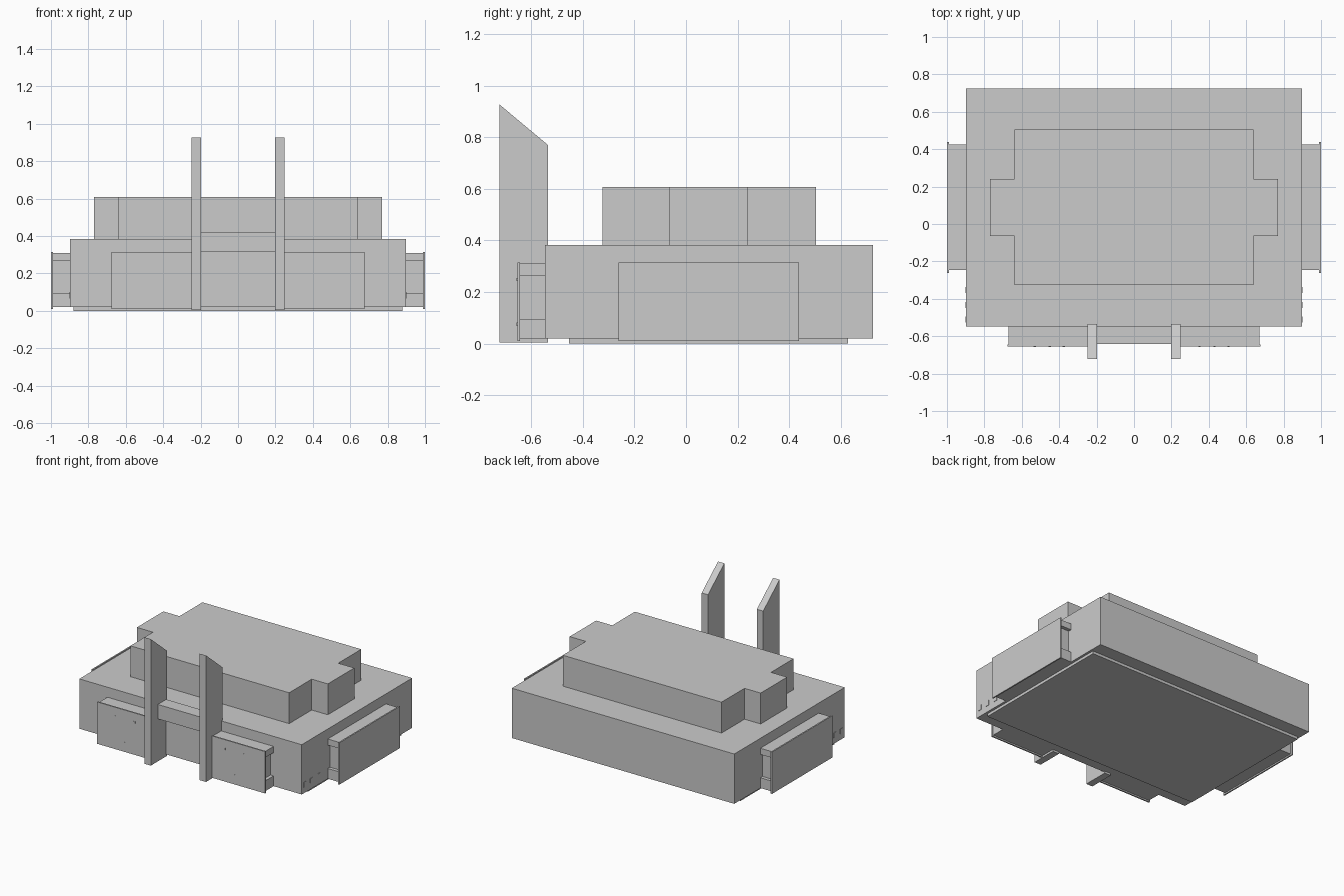
import bpy

if "Cube" in bpy.data.objects:
    bpy.data.objects.remove(bpy.data.objects["Cube"])


def mesh_object(name, verts, faces):
    me = bpy.data.meshes.new(name)
    me.from_pydata(verts, [], faces)
    me.update()
    ob = bpy.data.objects.new(name, me)
    bpy.context.collection.objects.link(ob)
    return ob


def prism(name, outline, lo, hi, axis="z"):
    """Extrude a counter-clockwise outline: (x, y) along z or (y, z) along x."""
    n = len(outline)
    place = (lambda a, b, h: (a, b, h)) if axis == "z" else (lambda a, b, h: (h, a, b))
    verts = [place(a, b, h) for h in (lo, hi) for a, b in outline]
    faces = [tuple(reversed(range(n))), tuple(range(n, 2 * n))]
    faces += [(i, (i + 1) % n, n + (i + 1) % n, n + i) for i in range(n)]
    return mesh_object(name, verts, faces)


def box(name, x, y, z):
    x, y = sorted(x), sorted(y)
    return prism(name, [(x[0], y[0]), (x[1], y[0]), (x[1], y[1]), (x[0], y[1])], *z)


# Main body and its foot plate
box("body", (-0.897, 0.897), (-0.547, 0.725), (0.02, 0.383))
box("base_plate", (-0.88, 0.88), (-0.455, 0.628), (0, 0.02))

# Raised top block with a tab at each end
half = [(0.64, -0.325), (0.64, -0.065), (0.77, -0.065),
        (0.77, 0.24), (0.64, 0.24), (0.64, 0.505)]
prism("top_block", half + [(-x, y) for x, y in reversed(half)], 0.383, 0.608)

# Crossbar between the uprights
box("crossbar", (-0.2, 0.2), (-0.642, -0.545), (0.315, 0.42))

# Rails, recessed core heights shared by front and side pods
LAYERS = [("lower_rail", 0, (0.02, 0.095)), ("core", 0.025, (0.095, 0.265)),
          ("upper_rail", 0, (0.265, 0.31))]

for s, side in ((-1, "left"), (1, "right")):
    # Upright with slanted top
    x0, x1 = sorted((s * 0.197, s * 0.248))
    prism(side + "_upright", [(-0.723, 0.005), (-0.535, 0.005), (-0.535, 0.77),
                              (-0.723, 0.927)], x0, x1, "x")

    # Side pod and front pod, each with a slightly larger cover plate
    for part, inset, z in LAYERS:
        box(f"{side}_pod_{part}", (s * 0.89, s * 0.992),
            (-0.247 + inset, 0.424 - inset), z)
        box(f"{side}_front_pod_{part}", (s * 0.22, s * (0.67 - inset)),
            (-0.648, -0.54), z)
    box(side + "_pod_cover", (s * 0.99, s * 1.0), (-0.262, 0.438), (0.01, 0.315))
    box(side + "_front_pod_cover", (s * 0.22, s * 0.677), (-0.655, -0.645),
        (0.01, 0.315))

    # Small buttons on the body side
    for i, y in enumerate((-0.51, -0.433, -0.352)):
        box(f"{side}_button_{i}", (s * 0.89, s * 0.9), (y - 0.016, y + 0.016),
            (0.065, 0.1))

    # Studs on the front pod cover
    for i, (dx, z) in enumerate(((-0.09, 0.248), (0.065, 0.248), (-0.01, 0.075))):
        x = s * 0.44 + dx
        box(f"{side}_stud_{i}", (x - 0.006, x + 0.006), (-0.657, -0.65),
            (z - 0.006, z + 0.006))
